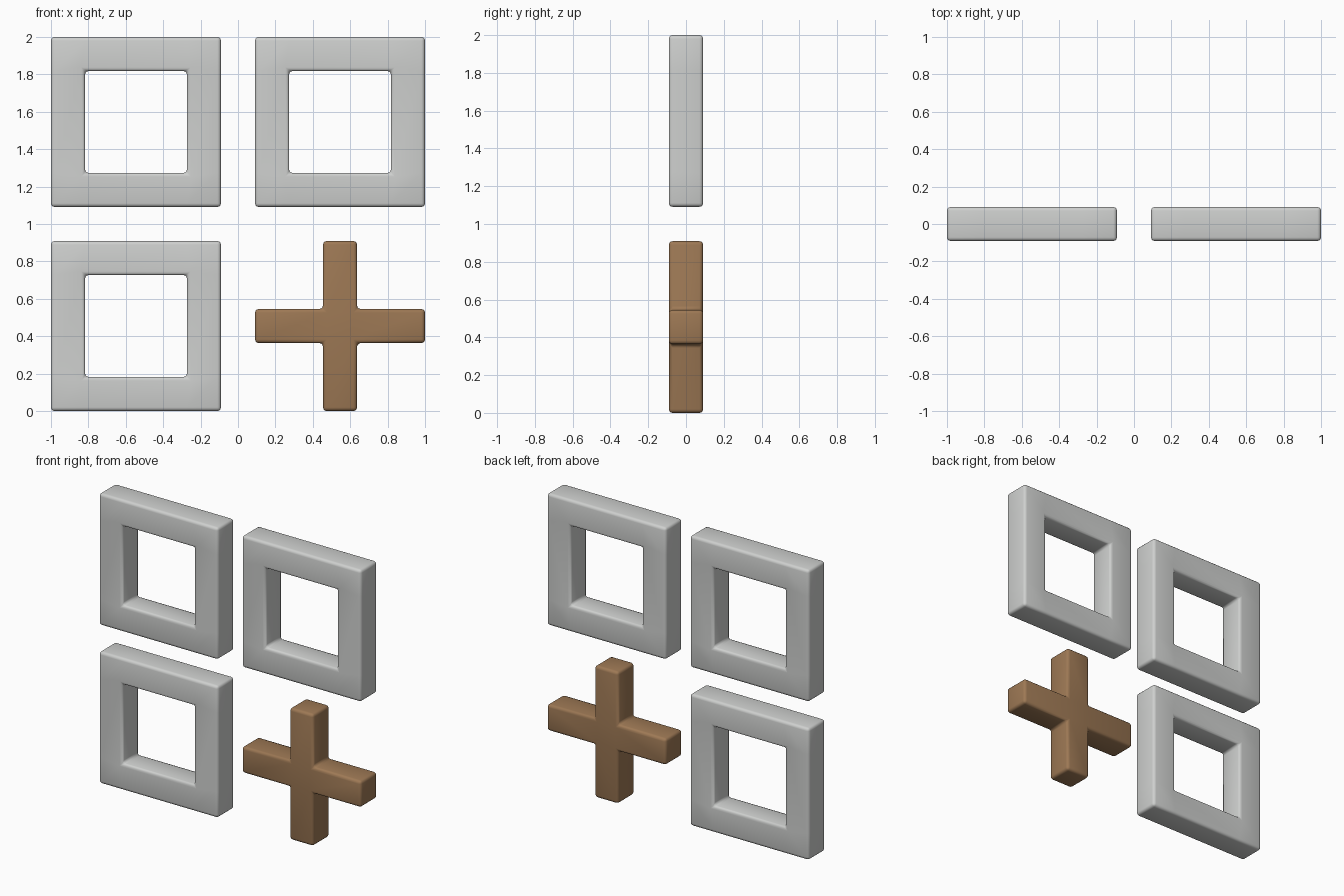
import bpy, bmesh

if "Cube" in bpy.data.objects:
    bpy.data.objects.remove(bpy.data.objects["Cube"])

U = 1 / 11  # the layout follows an 11-unit half grid


def material(name, color):
    m = bpy.data.materials.new(name)
    m.diffuse_color = (*color, 1)
    m.use_nodes = True
    m.node_tree.nodes["Principled BSDF"].inputs["Base Color"].default_value = m.diffuse_color
    return m


grey = material("light grey", (0.62, 0.63, 0.62))
brown = material("wood brown", (0.34, 0.19, 0.09))


def grid_piece(name, cx, cz, lines, filled, mat):
    """Extrude the filled cells of a square grid through y, then round every hard edge."""
    bm = bmesh.new()
    n = len(lines)
    v = [[bm.verts.new((x * U, -U, z * U)) for z in lines] for x in lines]
    for i in range(n - 1):
        for j in range(n - 1):
            if filled(i, j):
                bm.faces.new((v[i][j], v[i + 1][j], v[i + 1][j + 1], v[i][j + 1]))
    bmesh.ops.delete(bm, geom=[p for p in bm.verts if not p.link_faces], context='VERTS')
    ext = bmesh.ops.extrude_face_region(bm, geom=bm.faces[:], use_keep_orig=True)
    moved = [g for g in ext["geom"] if isinstance(g, bmesh.types.BMVert)]
    bmesh.ops.translate(bm, verts=moved, vec=(0, 2 * U, 0))
    bmesh.ops.recalc_face_normals(bm, faces=bm.faces[:])
    hard = [e for e in bm.edges if e.calc_face_angle(0) > 0.5]
    bmesh.ops.bevel(bm, geom=hard, offset=0.02, segments=3, profile=0.5, affect='EDGES')
    me = bpy.data.meshes.new(name)
    bm.to_mesh(me)
    bm.free()
    me.materials.append(mat)
    ob = bpy.data.objects.new(name, me)
    ob.location = (cx * U, 0, cz * U)
    bpy.context.collection.objects.link(ob)
    bpy.ops.object.select_all(action='DESELECT')
    ob.select_set(True)
    bpy.context.view_layer.objects.active = ob
    bpy.ops.object.shade_smooth_by_angle(angle=0.7)


# three square frames
for name, x, z in (("upper_left_frame", -6, 17), ("upper_right_frame", 6, 17),
                   ("lower_left_frame", -6, 5)):
    grid_piece(name, x, z, (-5, -3, 3, 5), lambda i, j: (i, j) != (1, 1), grey)

# plus-shaped cross
grid_piece("cross", 6, 5, (-5, -1, 1, 5), lambda i, j: i == 1 or j == 1, brown)
